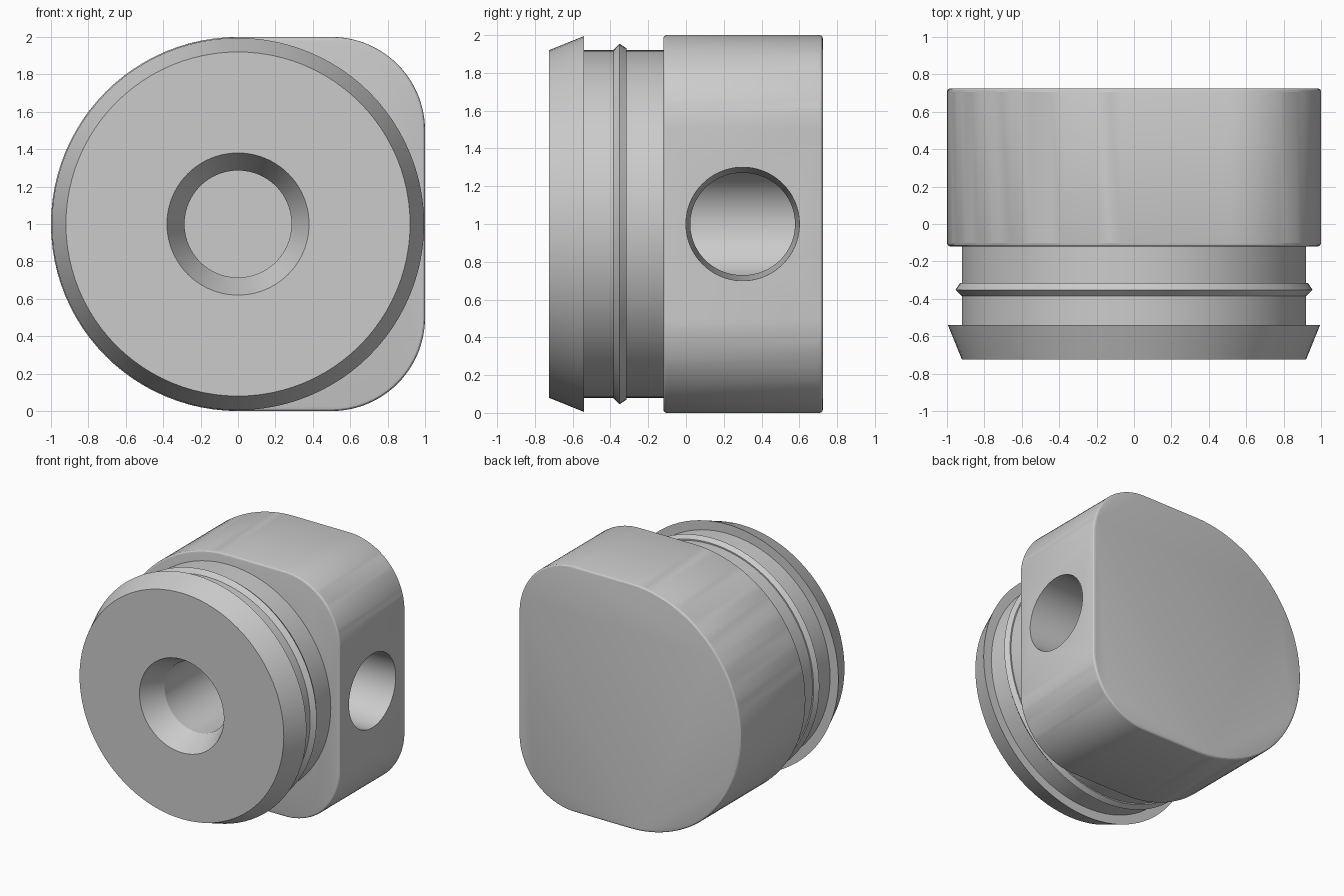
import bpy, bmesh, math
from mathutils import Matrix

cube = bpy.data.objects.get("Cube")
if cube:
    bpy.data.objects.remove(cube, do_unlink=True)

SEGMENTS = 96
MID_Z = 1.0
BODY_FRONT, BODY_BACK = -0.12, 0.725

grey = bpy.data.materials.new("plain grey")
grey.use_nodes = True
colour = (0.6, 0.6, 0.6, 1)
grey.diffuse_color = colour
grey.node_tree.nodes["Principled BSDF"].inputs["Base Color"].default_value = colour


def make_object(name, bm):
    bmesh.ops.recalc_face_normals(bm, faces=bm.faces)
    mesh = bpy.data.meshes.new(name)
    bm.to_mesh(mesh)
    bm.free()
    mesh.materials.append(grey)
    obj = bpy.data.objects.new(name, mesh)
    bpy.context.collection.objects.link(obj)
    return obj


def activate(obj):
    bpy.ops.object.select_all(action='DESELECT')
    obj.select_set(True)
    bpy.context.view_layer.objects.active = obj


def lathe(name, profile):
    """Spin (radius, y) points about the y axis through MID_Z."""
    bm = bmesh.new()
    verts = [bm.verts.new((r, y, MID_Z)) for r, y in profile]
    edges = [bm.edges.new(pair) for pair in zip(verts, verts[1:])]
    bmesh.ops.spin(bm, geom=verts + edges, cent=(0, 0, MID_Z), axis=(0, 1, 0),
                   angle=math.tau, steps=SEGMENTS)
    bmesh.ops.remove_doubles(bm, verts=bm.verts, dist=0.0005)
    return make_object(name, bm)


def arc(cx, cz, radius, start, end, steps):
    angles = [math.radians(start + (end - start) * i / steps) for i in range(steps + 1)]
    return [(cx + radius * math.cos(a), cz + radius * math.sin(a)) for a in angles]


# Body: half round on one side, rounded square on the other
outline = (arc(0, MID_Z, 1, 90, 270, SEGMENTS // 2)
           + arc(0.5, 0.5, 0.5, -90, 0, SEGMENTS // 4)
           + arc(0.5, 1.5, 0.5, 0, 90, SEGMENTS // 4))
bm = bmesh.new()
cap = bm.faces.new([bm.verts.new((x, BODY_FRONT, z)) for x, z in outline])
grown = bmesh.ops.extrude_face_region(bm, geom=[cap], use_keep_orig=True)["geom"]
bmesh.ops.translate(bm, vec=(0, BODY_BACK - BODY_FRONT, 0),
                    verts=[v for v in grown if isinstance(v, bmesh.types.BMVert)])
rims = [e for e in bm.edges if abs(e.verts[0].co.y - e.verts[1].co.y) < 0.001]
bmesh.ops.bevel(bm, geom=rims, offset=0.018, segments=3, profile=0.5, affect='EDGES')
body = make_object("body", bm)

# Front bore and tapered side port, cut out of the body
bore = lathe("bore_cutter", [(0, -0.3), (0.286, -0.3), (0.286, 0.585), (0, 0.585)])
bm = bmesh.new()
bmesh.ops.create_cone(bm, cap_ends=True, segments=SEGMENTS, radius1=0.268,
                      radius2=0.302, depth=1.05,
                      matrix=Matrix.Translation((0.525, 0.3, MID_Z))
                      @ Matrix.Rotation(math.pi / 2, 4, 'Y'))
port = make_object("port_cutter", bm)

for cutter in (bore, port):
    activate(body)
    mod = body.modifiers.new("cut", 'BOOLEAN')
    mod.operation, mod.solver, mod.object = 'DIFFERENCE', 'EXACT', cutter
    bpy.ops.object.modifier_apply(modifier=mod.name)
    bpy.data.objects.remove(cutter, do_unlink=True)

# Plug: countersunk bore, flared end, neck and sealing rib
plug = lathe("plug", [
    (0.286, BODY_FRONT), (0.286, -0.535), (0.38, -0.725), (0.92, -0.725),
    (0.995, -0.54), (0.92, -0.54), (0.92, -0.385), (0.955, -0.352),
    (0.93, -0.315), (0.92, -0.315), (0.92, BODY_FRONT)])

for obj in (body, plug):
    activate(obj)
    bpy.ops.object.shade_smooth_by_angle(angle=math.radians(15))
